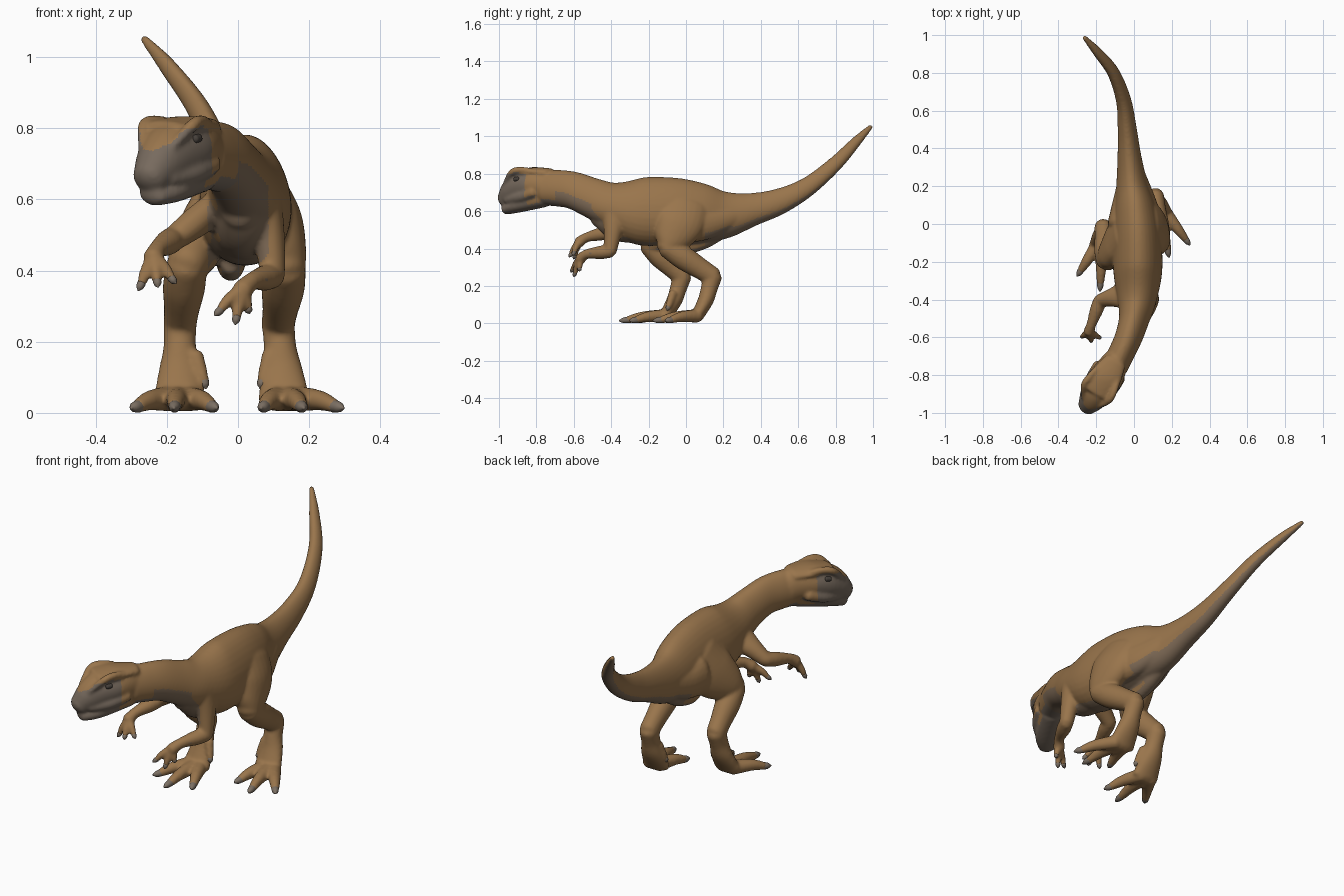
import bpy, bmesh, math
from mathutils import Vector

if "Cube" in bpy.data.objects:
    bpy.data.objects.remove(bpy.data.objects["Cube"])


def material(name, rgb):
    m = bpy.data.materials.new(name)
    m.diffuse_color = (*rgb, 1)
    m.use_nodes = True
    m.node_tree.nodes["Principled BSDF"].inputs["Base Color"].default_value = m.diffuse_color
    return m


BROWN = material("brown hide", (0.32, 0.178, 0.072))
BELLY = material("grey brown belly", (0.215, 0.148, 0.095))
FACE = material("grey face", (0.185, 0.145, 0.112))
CLAW = material("grey claw", (0.2, 0.16, 0.125))
EYE = material("dark eye", (0.06, 0.05, 0.042))


def catmull(p0, p1, p2, p3, t):
    return [0.5 * (2 * b + (c - a) * t + (2 * a - 5 * b + 4 * c - d) * t * t
                   + (3 * b - a - 3 * c + d) * t ** 3)
            for a, b, c, d in zip(p0, p1, p2, p3)]


def tube(bm, pts, egg=0.0, n=20, steps=6):
    """Closed rounded tube through (x, y, z, side radius, other radius)."""
    pts = [p if len(p) == 5 else (*p, p[3]) for p in pts]
    q = [pts[0]] + pts + [pts[-1]]
    s = [catmull(*q[i:i + 4], k / steps) for i in range(len(pts) - 1) for k in range(steps)]
    s.append(list(pts[-1]))
    rings = []
    for i, p in enumerate(s):
        a, b = s[max(i - 1, 0)], s[min(i + 1, len(s) - 1)]
        t = (Vector(b[:3]) - Vector(a[:3])).normalized()
        side = Vector((1, 0, 0))
        side = (side - t * side.dot(t)).normalized()
        frame = (Vector(p[:3]), t, side, side.cross(t), p[3], p[4])
        caps = [(0, 1)]
        arc = [(math.sin(g), math.cos(g)) for g in (0.4, 0.8, 1.2, 1.5)]
        if i == 0:
            caps = [(-u, v) for u, v in reversed(arc)] + caps
        if i == len(s) - 1:
            caps = caps + arc
        rings += [(frame, u, v) for u, v in caps]
    loops = []
    for (c, t, side, up, rx, rz), u, v in rings:
        o = c + t * u * min(rx, rz) * 0.7
        loops.append([bm.verts.new(
            o + side * rx * v * math.cos(f) * (1 - egg * math.sin(f)) + up * rz * v * math.sin(f))
            for f in (2 * math.pi * k / n for k in range(n))])
    for A, B in zip(loops, loops[1:]):
        for k in range(n):
            bm.faces.new((A[k], A[(k + 1) % n], B[(k + 1) % n], B[k]))
    bm.faces.new(loops[0][::-1])
    bm.faces.new(loops[-1])


def mix(a, b, t):
    return tuple(Vector(a).lerp(Vector(b), t))


def finish(bm, name, mats):
    bmesh.ops.recalc_face_normals(bm, faces=bm.faces)
    me = bpy.data.meshes.new(name)
    bm.to_mesh(me)
    bm.free()
    for m in mats:
        me.materials.append(m)
    me.shade_smooth()
    ob = bpy.data.objects.new(name, me)
    bpy.context.collection.objects.link(ob)
    return ob


skin, claws, eyes = bmesh.new(), bmesh.new(), bmesh.new()

# neck, trunk and tail in one sweep
tube(skin, [(-.10, -.75, .725, .07, .095), (-.065, -.68, .722, .07, .098),
            (-.03, -.60, .71, .072, .10), (.0, -.50, .67, .08, .108),
            (.015, -.40, .632, .102, .125), (.02, -.25, .60, .128, .18),
            (.018, -.08, .60, .125, .18), (.008, .06, .59, .112, .165),
            (-.01, .2, .58, .084, .13), (-.024, .35, .608, .063, .09),
            (-.036, .5, .652, .05, .07), (-.055, .65, .73, .04, .052),
            (-.11, .8, .855, .032, .04), (-.195, .91, .972, .024, .028),
            (-.264, .988, 1.052, .012, .013)], egg=.14, n=32)
# chest, pubic bump and the muscle from each thigh to the tail
tube(skin, [(.005, -.47, .575, .055, .06), (.018, -.37, .56, .095, .12), (.02, -.2, .565, .11, .14)], n=28)
tube(skin, [(-.02, -.06, .435, .035, .05), (-.02, .0, .422, .04, .052), (-.02, .1, .45, .045, .05),
            (-.02, .2, .51, .045, .05)])
for x in (-.075, .085):
    tube(skin, [(x, .0, .54, .065, .11), (x * .75, .1, .535, .06, .09), (x * .3 - .01, .26, .575, .045, .06)])

# head: skull, jaw, flat crown and brow crests
tube(skin, [(-.10, -.73, .735, .072, .09), (-.145, -.81, .745, .09, .085),
            (-.187, -.873, .73, .087, .088), (-.22, -.925, .698, .072, .076),
            (-.246, -.962, .662, .052, .052)], egg=-.05, n=28)
tube(skin, [(-.11, -.76, .67, .06, .05), (-.19, -.89, .635, .066, .042), (-.24, -.957, .612, .045, .03)])
head_dir = Vector((-.515, -.857, 0))
head_side = Vector((.857, -.515, 0))
head_base = Vector((-.10, -.73, .74))


def on_head(d, w, z):
    return (*(head_base + head_dir * d + head_side * w).xy, z)


tube(skin, [(*on_head(.0, 0, .80), .062, .03), (*on_head(.1, 0, .808), .085, .026),
            (*on_head(.19, 0, .797), .076, .024)])
for s in (-1, 1):
    tube(skin, [(*on_head(.08, .064 * s, .815), .015), (*on_head(.14, .076 * s, .82), .018),
                (*on_head(.19, .078 * s, .805), .018), (*on_head(.25, .048 * s, .745), .012)])
    # cheek bone and eye
    tube(skin, [(*on_head(.06, .068 * s, .70), .028), (*on_head(.15, .062 * s, .675), .03),
                (*on_head(.24, .04 * s, .66), .022)])
    tube(eyes, [(*on_head(.15, .077 * s, .772), .012), (*on_head(.168, .077 * s, .770), .012)], n=12)


def digit(base, tip, r0, r1, lift):
    """Toe or finger with a claw at its end."""
    mid = Vector(mix(base, tip, .5)) + Vector((0, 0, lift))
    end = mix(base, tip, .82)
    tube(skin, [(*base, r0), (*mid, (r0 + r1) / 2), (*end, r1)], n=14)
    tube(claws, [(*mix(base, tip, .8), r1 * .9), (*mix(base, tip, .92), r1 * .75),
                 (*tip, r1 * .25)], n=10, steps=3)


def leg(hip, thigh, knee, ankle, ball, tips, dew):
    tube(skin, [(*hip, .064, .14), (*thigh, .07, .135), (*mix(thigh, knee, .65), .066, .10),
                (*knee, .056, .06)], n=24)
    tube(skin, [(*knee, .056, .055), (*mix(knee, ankle, .35), .06, .064),
                (*mix(knee, ankle, .75), .05, .056), (*ankle, .047, .052)])
    low = Vector(mix(ankle, ball, .6)) + Vector((0, .012, 0))
    tube(skin, [(*ankle, .047, .05), (*mix(ankle, low, .5), .046, .045), (*low, .058, .042),
                (*ball, .074, .034)])
    for tip in tips:
        digit((ball[0] + (tip[0] - ball[0]) * .22, ball[1], .04), (*tip, .014), .037, .02, .008)
    digit((ball[0] + (dew[0] - ball[0]) * .6, dew[1] + .03, .16), dew, .024, .016, 0)


leg((.072, -.015, .63), (.11, -.035, .54), (.135, -.10, .405), (.113, .143, .25), (.13, .06, .038),
    [(.295, -.11), (.185, -.175), (.065, -.12)], (.063, .07, .07))
leg((-.045, -.03, .62), (-.085, -.085, .53), (-.145, -.195, .415), (-.163, -.02, .25),
    (-.165, -.11, .038), [(-.30, -.275), (-.18, -.355), (-.06, -.30)], (-.09, -.10, .07))


def arm(shoulder, elbow, wrist, palm, tips):
    tube(skin, [(*shoulder, .042, .075), (*mix(shoulder, elbow, .5), .043, .05), (*elbow, .035)])
    tube(skin, [(*elbow, .035), (*mix(elbow, wrist, .4), .036), (*wrist, .026), (*palm, .03)])
    for tip in tips:
        digit(palm, tip, .022, .0135, .008)


arm((.08, -.375, .60), (.098, -.405, .385), (.04, -.53, .37), (.012, -.565, .345),
    [(-.065, -.615, .275), (-.008, -.60, .25), (.032, -.57, .28)])
arm((-.06, -.375, .58), (-.18, -.405, .49), (-.225, -.53, .46), (-.238, -.57, .435),
    [(-.28, -.60, .345), (-.225, -.625, .355), (-.175, -.605, .365)])

# fuse all skin parts into one smooth hide
source = finish(skin, "skin_parts", [])
mod = source.modifiers.new("fuse", 'REMESH')
mod.mode, mod.voxel_size = 'VOXEL', 0.0075
mod = source.modifiers.new("soften", 'SMOOTH')
mod.factor, mod.iterations = 0.5, 8
bpy.context.view_layer.update()
me = bpy.data.meshes.new_from_object(source.evaluated_get(bpy.context.evaluated_depsgraph_get()))
bpy.data.objects.remove(source)
me.name = "body_hide"
me.materials.clear()
for m in (BROWN, BELLY, FACE):
    me.materials.append(m)
me.shade_smooth()
bpy.context.collection.objects.link(bpy.data.objects.new("body_hide", me))

# grey face, pale throat, chest, belly and tail underside
for f in me.polygons:
    c, nrm = f.center, f.normal
    d = (c - head_base).dot(head_dir)
    i = 0
    if c.y < -.68 and ((d > .10 and nrm.z < .55 and c.z < .80) or nrm.z < -.5):
        i = 2
    elif c.z > .37 and abs(c.x) < .085 and -.7 < c.y < .1 and (
            nrm.z < -.55 or (nrm.y < -.32 and nrm.z < 0)):
        i = 1
    elif c.y >= .1 and c.z > .38 and nrm.z < -.38:
        i = 1
    f.material_index = i

finish(claws, "claws", [CLAW])
finish(eyes, "eyes", [EYE])
